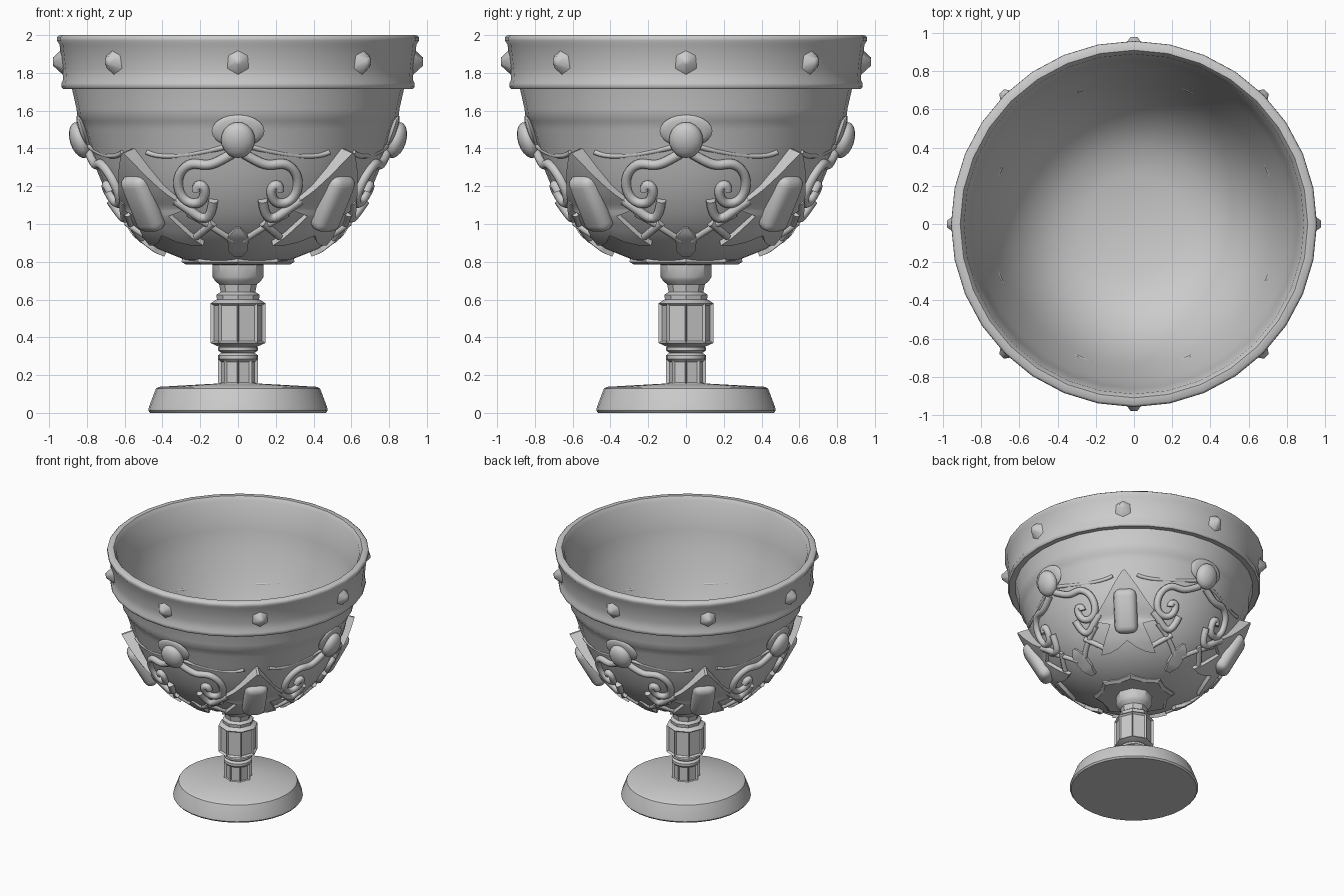
import bpy, bmesh
from math import sin, cos, pi, sqrt, radians
from mathutils import Matrix, Vector

if "Cube" in bpy.data.objects:
    bpy.data.objects.remove(bpy.data.objects["Cube"])

# Outer bowl profile (radius, z), also used to wrap ornaments on the surface
BOWL = [(0.11, 0.78), (0.28, 0.81), (0.43, 0.87), (0.55, 0.955), (0.635, 1.055), (0.70, 1.17),
        (0.75, 1.29), (0.79, 1.42), (0.815, 1.5), (0.83, 1.545), (0.85, 1.57), (0.855, 1.61), (0.88, 1.72)]
CARDINALS = [i * pi / 2 for i in range(4)]
DIAGONALS = [a + pi / 4 for a in CARDINALS]


def radius_at(z):
    for (r0, z0), (r1, z1) in zip(BOWL, BOWL[1:]):
        if z <= z1:
            return r0 + (r1 - r0) * (z - z0) / (z1 - z0)
    return BOWL[-1][0]


def normal_rz(z):
    d = (radius_at(z + 0.04) - radius_at(z - 0.04)) / 0.08
    k = 1 / sqrt(1 + d * d)
    return k, -d * k


def on_bowl(a, x, z, off):
    """Point on the bowl, x along the surface from angle a (0 = front)."""
    r = radius_at(z)
    nr, nz = normal_rz(z)
    t, r = a + x / r, r + off * nr
    return Vector((r * sin(t), -r * cos(t), z + off * nz))


def frame(a, z, loc, tilt=True):
    nr, nz = normal_rz(z) if tilt else (1, 0)
    n = Vector((sin(a) * nr, -cos(a) * nr, nz))
    t = Vector((cos(a), sin(a), 0))
    m = Matrix((t, -n, n.cross(t))).transposed().to_4x4()
    m.translation = loc
    return m


def finish(name, bm, angle=35):
    bmesh.ops.recalc_face_normals(bm, faces=bm.faces)
    me = bpy.data.meshes.new(name)
    bm.to_mesh(me)
    bm.free()
    ob = bpy.data.objects.new(name, me)
    bpy.context.collection.objects.link(ob)
    smooth(ob, angle)
    return ob


def smooth(ob, angle):
    bpy.ops.object.select_all(action='DESELECT')
    bpy.context.view_layer.objects.active = ob
    ob.select_set(True)
    bpy.ops.object.shade_smooth_by_angle(angle=radians(angle))


def lathe(name, profile, n, angle=35, inner=1.0, panel=None):
    """Spin a profile; inner scales every other column, panel insets side faces."""
    bm = bmesh.new()
    rings = []
    for r, z in profile:
        ring = []
        for i in range(n):
            k = r * (inner if i % 2 else 1)
            ring.append(bm.verts.new((k * sin(2 * pi * i / n), -k * cos(2 * pi * i / n), z)))
        rings.append(ring)
    for p, q in zip(rings, rings[1:]):
        for i in range(n):
            j = (i + 1) % n
            bm.faces.new((p[i], p[j], q[j], q[i]))
    bmesh.ops.remove_doubles(bm, verts=bm.verts, dist=0.0005)
    bmesh.ops.recalc_face_normals(bm, faces=bm.faces)
    if panel:
        sides = [f for f in bm.faces if panel[0] < f.calc_center_median().z < panel[1]]
        bmesh.ops.inset_individual(bm, faces=sides, thickness=0.016, depth=-0.014)
    return finish(name, bm, angle)


def plates(name, angles, rows, notch=0.0, cols=6, sub=4):
    """Raised plates wrapped on the bowl; rows are (z, half width, offset)."""
    fine = []
    for p, q in zip(rows, rows[1:]):
        fine += [[u + (v - u) * s / sub for u, v in zip(p, q)] for s in range(sub)]
    fine.append(rows[-1])
    bm = bmesh.new()
    for a in angles:
        front, back = [], []
        for k, (z, w, off) in enumerate(fine):
            near = max(0, 1 - (len(fine) - 1 - k) / sub)
            us = [2 * c / cols - 1 for c in range(cols + 1)]
            zs = [z + notch * near * max(0, 1 - 2 * abs(u)) for u in us]
            front.append([bm.verts.new(on_bowl(a, u * w, y, off)) for u, y in zip(us, zs)])
            back.append([bm.verts.new(on_bowl(a, u * w, y, -0.004)) for u, y in zip(us, zs)])
        for k in range(len(fine) - 1):
            for c in range(cols):
                bm.faces.new((front[k][c], front[k][c + 1], front[k + 1][c + 1], front[k + 1][c]))
            for c in (0, cols):
                bm.faces.new((front[k][c], front[k + 1][c], back[k + 1][c], back[k][c]))
        for k in (0, -1):
            for c in range(cols):
                bm.faces.new((front[k][c], front[k][c + 1], back[k][c + 1], back[k][c]))
    return finish(name, bm, 40)


def tubes(name, paths, thick, off):
    """Mirrored rounded straps around each cardinal direction."""
    cu = bpy.data.curves.new(name, 'CURVE')
    cu.dimensions = '3D'
    cu.bevel_depth, cu.bevel_resolution, cu.resolution_u = thick, 2, 4
    cu.use_fill_caps = True
    for a in CARDINALS:
        for side in (-1, 1):
            for path in paths:
                sp = cu.splines.new('NURBS')
                sp.points.add(len(path) - 1)
                for p, (x, z) in zip(sp.points, path):
                    p.co = (*on_bowl(a, side * x, z, off), 1)
                sp.order_u = min(4, len(path))
                sp.use_endpoint_u = True
    ob = bpy.data.objects.new(name, cu)
    bpy.context.collection.objects.link(ob)
    bpy.ops.object.select_all(action='DESELECT')
    bpy.context.view_layer.objects.active = ob
    ob.select_set(True)
    bpy.ops.object.convert(target='MESH')
    smooth(bpy.context.view_layer.objects.active, 50)


# Foot
lathe("foot", [(0, 0), (0.465, 0), (0.475, 0.012), (0.472, 0.03), (0.435, 0.128), (0.42, 0.138),
               (0.10, 0.156), (0, 0.156)], 32)

# Stem: fluted shaft, ring, panelled knop, neck
lathe("stem_shaft", [(0.105, 0.15), (0.105, 0.29)], 8, panel=(0.15, 0.29))
lathe("stem_ring", [(0.09, 0.27), (0.105, 0.285), (0.105, 0.305), (0.088, 0.318), (0.105, 0.33),
                    (0.105, 0.345), (0.085, 0.365)], 16)
lathe("stem_knop", [(0, 0.35), (0.105, 0.352), (0.145, 0.37), (0.145, 0.58), (0.115, 0.6), (0, 0.6)],
      8, panel=(0.45, 0.5))
lathe("stem_neck", [(0.11, 0.59), (0.115, 0.625), (0.092, 0.64), (0.10, 0.68), (0.122, 0.70),
                    (0.135, 0.72), (0.135, 0.79)], 16, inner=0.95)

# Bowl with rim band and inner wall
lathe("bowl", BOWL + [(0.925, 1.715), (0.935, 1.725), (0.935, 1.745), (0.926, 1.765), (0.93, 1.82),
                      (0.945, 1.95), (0.958, 1.97), (0.957, 1.99), (0.945, 2.0), (0.91, 2.0),
                      (0.89, 1.97), (0.86, 1.75), (0.83, 1.6), (0.768, 1.42), (0.728, 1.3), (0.678, 1.19),
                      (0.61, 1.075), (0.52, 0.975), (0.41, 0.9), (0.26, 0.855), (0, 0.84)], 32, 50)

# Star collar under the bowl
lathe("bowl_collar", [(0, 0.785), (0.275, 0.785), (0.30, 0.80), (0.29, 0.835), (0, 0.835)], 16, 30, 0.86)

# Shields on the diagonals and leaves between them
plates("shields", DIAGONALS, [(1.40, 0.008, 0.085), (1.2, 0.15, 0.045), (1.09, 0.25, 0.02),
                              (1.055, 0.12, 0.025), (0.91, 0.20, 0.03)], notch=0.05)
plates("lower_leaves", CARDINALS, [(0.985, 0.01, 0.01), (0.94, 0.055, 0.02), (0.88, 0.05, 0.025),
                                   (0.85, 0.02, 0.025)])

# Scrollwork, lattice straps and low ridges
tubes("scrolls", [[(0.03, 1.375), (0.09, 1.34), (0.16, 1.30), (0.25, 1.34), (0.34, 1.26), (0.31, 1.12),
                   (0.18, 1.10), (0.165, 1.22), (0.225, 1.215), (0.22, 1.18)],
                  [(0.13, 1.13), (0.14, 1.03), (0.21, 1.03), (0.27, 1.09), (0.34, 1.13)]], 0.026, 0.01)
tubes("lattice_straps", [[(0.03, 0.92), (0.13, 0.99), (0.27, 1.06)],
                         [(0.13, 1.01), (0.21, 0.95), (0.25, 0.92)]], 0.02, 0.006)
tubes("bowl_ridges", [[(0.06, 1.41), (0.25, 1.365), (0.42, 1.34), (0.52, 1.38)]], 0.014, 0.0)

# Bosses with soft hoods blending up into the ledge
bm = bmesh.new()
for a in CARDINALS:
    for size, z, off in (((0.09, 0.055, 0.098), 1.455, 0.036), ((0.14, 0.022, 0.09), 1.495, 0.008)):
        m = frame(a, z, on_bowl(a, 0, z, off)) @ Matrix.Diagonal((*size, 1))
        bmesh.ops.create_uvsphere(bm, u_segments=16, v_segments=10, radius=1, matrix=m)
finish("bosses", bm, 60)

# Long rounded gems on the shields
bm = bmesh.new()
for a in DIAGONALS:
    m = frame(a, 1.13, on_bowl(a, 0, 1.13, 0.037)) @ Matrix.Diagonal((0.17, 0.11, 0.33, 1))
    bmesh.ops.create_cube(bm, size=1, matrix=m)
bmesh.ops.bevel(bm, geom=bm.edges[:], offset=0.05, segments=3, profile=0.5, affect='EDGES')
finish("shield_gems", bm, 60)

# Pointed studs around the rim
bm = bmesh.new()
for i in range(8):
    a = i * pi / 4
    m = frame(a, 1.86, Vector((0.945 * sin(a), -0.945 * cos(a), 1.86)), False)
    m = m @ Matrix.Diagonal((0.078, 1, 0.085, 1)) @ Matrix.Rotation(pi / 2, 4, 'X')
    bmesh.ops.create_cone(bm, cap_ends=True, segments=6, radius1=1, radius2=0.25, depth=0.07, matrix=m)
finish("rim_studs", bm, 60)
